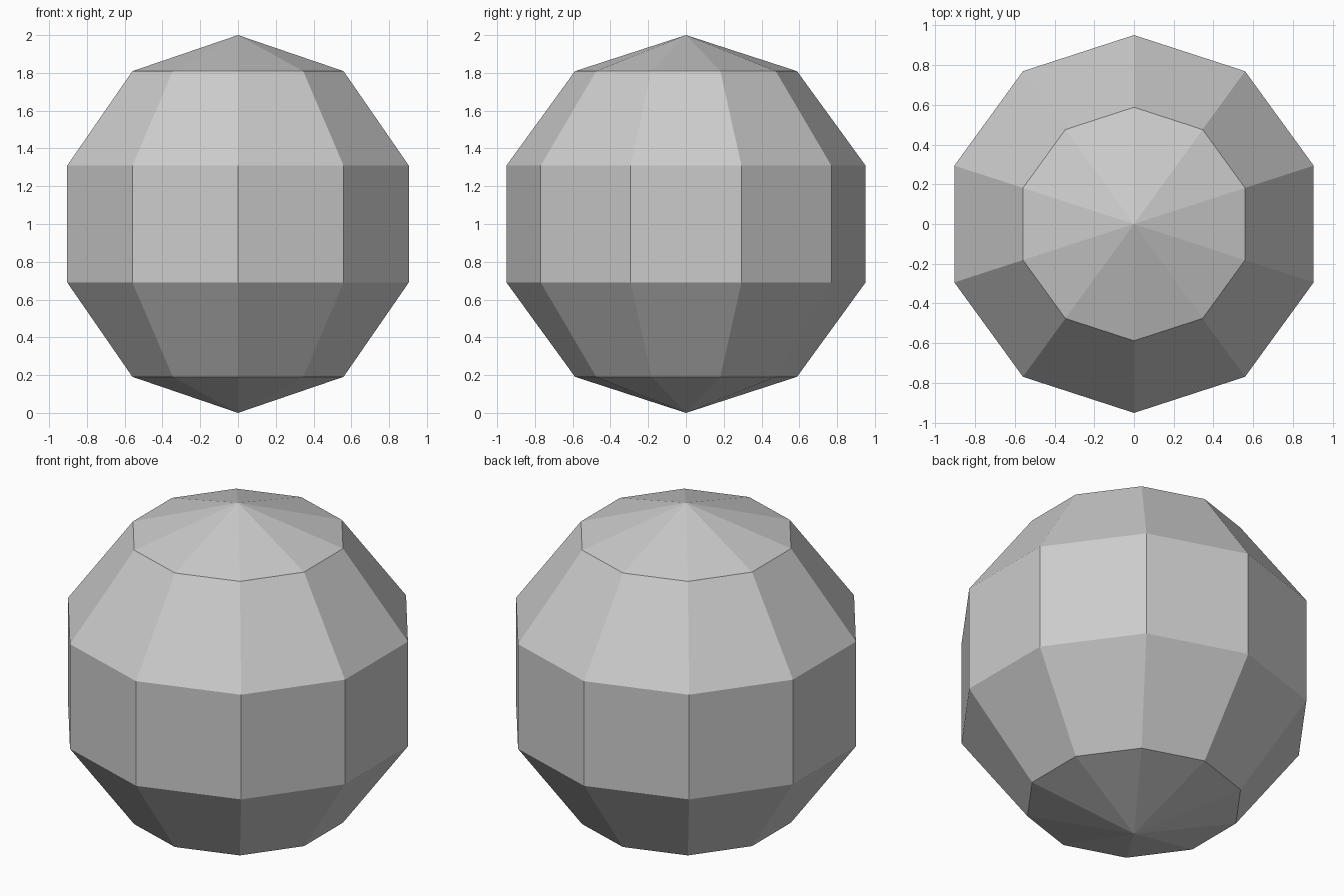
import bpy

cube = bpy.data.objects.get("Cube")
if cube:
    bpy.data.objects.remove(cube, do_unlink=True)

# Plain grey surface
GREY = (0.6, 0.6, 0.6, 1.0)
mat = bpy.data.materials.new("grey")
mat.use_nodes = True
mat.diffuse_color = GREY
for node in mat.node_tree.nodes:
    if node.type == 'BSDF_PRINCIPLED':
        node.inputs["Base Color"].default_value = GREY

# Faceted ball: ten sides, five bands, points at top and bottom
bpy.ops.mesh.primitive_uv_sphere_add(segments=10, ring_count=5, radius=1, location=(0, 0, 1))
ball = bpy.context.object
ball.name = "faceted_ball"
ball.data.materials.append(mat)
bpy.ops.object.shade_flat()
